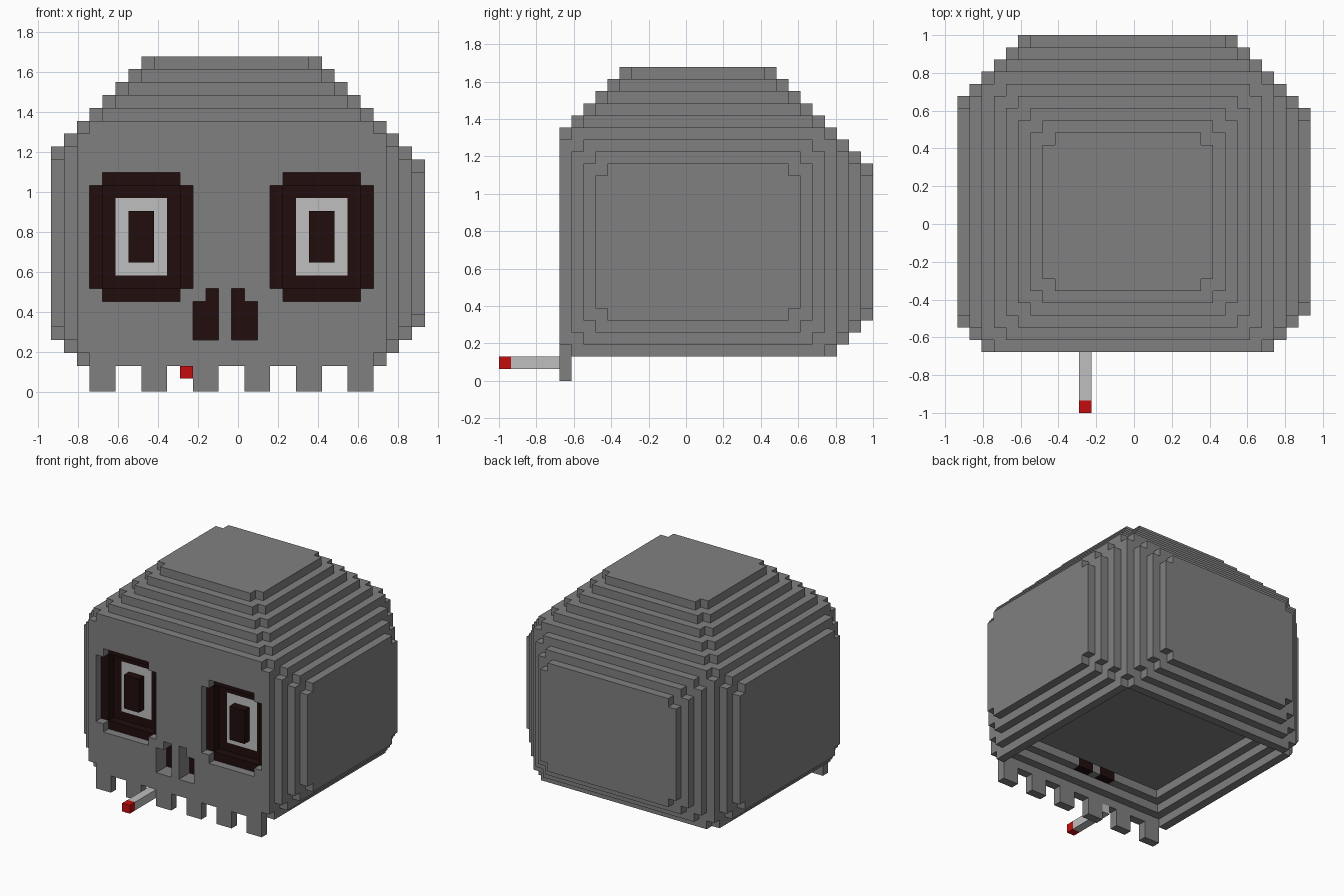
import bpy, bmesh
from mathutils import Vector

U = 2 / 31                                  # edge of one block
ORIGIN = Vector((-14.5 * U, -1.0, 0.0))

cube = bpy.data.objects.get("Cube")
if cube:
    bpy.data.objects.remove(cube)


def material(name, r, g, b):
    m = bpy.data.materials.new(name)
    m.use_nodes = True
    m.diffuse_color = (r, g, b, 1)
    m.node_tree.nodes["Principled BSDF"].inputs["Base Color"].default_value = (r, g, b, 1)
    return m


BONE = material("bone grey", 0.216, 0.216, 0.216)
DARK = material("socket brown", 0.015, 0.004, 0.004)
WHITE = material("eye white", 0.52, 0.52, 0.52)
RED = material("ember red", 0.55, 0.004, 0.004)


def finish(name, bm, mats):
    me = bpy.data.meshes.new(name)
    bm.to_mesh(me)
    bm.free()
    for m in mats:
        me.materials.append(m)
    ob = bpy.data.objects.new(name, me)
    bpy.context.collection.objects.link(ob)
    return ob


def block(name, lo, hi, mat):
    """Box between two grid corners."""
    lo, hi = Vector(lo), Vector(hi)
    bm = bmesh.new()
    bmesh.ops.create_cube(bm, size=1)
    for v in bm.verts:
        v.co = ORIGIN + U * ((lo + hi) / 2 + v.co * (hi - lo))
    return finish(name, bm, [mat])


def cells(x0, x1, y0, y1, z0, z1):
    return {(i, j, k) for i in range(x0, x1) for j in range(y0, y1) for k in range(z0, z1)}


def in_skull(i, j, k):
    """Box with stepped edges; cells where two stepped edges meet are notched."""
    side, front, back = min(i, 27 - i), j - 5, 30 - j
    top, bottom = 25 - k, k - 2
    slack = (side + back - 5, side + front - 2, side + top - 7, side + bottom - 2,
             back + top - 8, front + top - 5, back + bottom - 3)
    return min(slack) >= 0 and slack.count(0) < 2


skull = {c for c in cells(0, 29, 5, 31, 2, 26) if in_skull(*c)}
paint = {}

# Stepped hollow under the skull
for n in range(3):
    skull -= cells(3 + n, 25 - n, 6 + n, 27 - n, 2 + n, 3 + n)

# Eye sockets: notched opening, narrower second step, painted floor
for x in (3, 17):
    opening = cells(x, x + 8, 5, 6, 8, 16) | cells(x + 1, x + 7, 5, 6, 7, 17)
    inner = cells(x + 1, x + 7, 6, 7, 8, 16)
    paint.update({c: 1 for c in cells(x, x + 8, 6, 8, 7, 17)})
    paint.update({c: 2 for c in cells(x + 2, x + 6, 7, 8, 9, 15)})
    skull -= opening | inner

# Nostrils
for x, tip in ((11, 12), (14, 14)):
    skull -= cells(x, x + 2, 5, 7, 4, 7) | cells(tip, tip + 1, 5, 7, 7, 8)
    paint.update({c: 1 for c in cells(x, x + 2, 7, 8, 4, 8)})

# Skin the skull cells with their exposed faces
bm = bmesh.new()
corner = {}
for c in sorted(skull):
    for axis in range(3):
        for step in (0, 1):
            near = list(c)
            near[axis] += 2 * step - 1
            if tuple(near) in skull:
                continue
            quad = []
            for a, b in ((0, 0), (1, 0), (1, 1), (0, 1)):
                p = list(c)
                p[axis] += step
                p[(axis + 1) % 3] += a
                p[(axis + 2) % 3] += b
                p = tuple(p)
                if p not in corner:
                    corner[p] = bm.verts.new(ORIGIN + U * Vector(p))
                quad.append(corner[p])
            face = bm.faces.new(quad if step else quad[::-1])
            face.material_index = paint.get(c, 0)
finish("skull", bm, [BONE, DARK, WHITE])

# Pupils
for side, x in (("right", 6), ("left", 20)):
    block(side + "_pupil", (x, 6, 10), (x + 2, 7, 14), DARK)

# Teeth
for n in range(6):
    block(f"tooth_{n + 1}", (3 + 4 * n, 5, 0), (5 + 4 * n, 6, 2), BONE)

# Cigarette between the teeth
block("cigarette_paper", (10, 1, 1), (11, 6, 2), WHITE)
block("cigarette_ember", (10, 0, 1), (11, 1, 2), RED)
